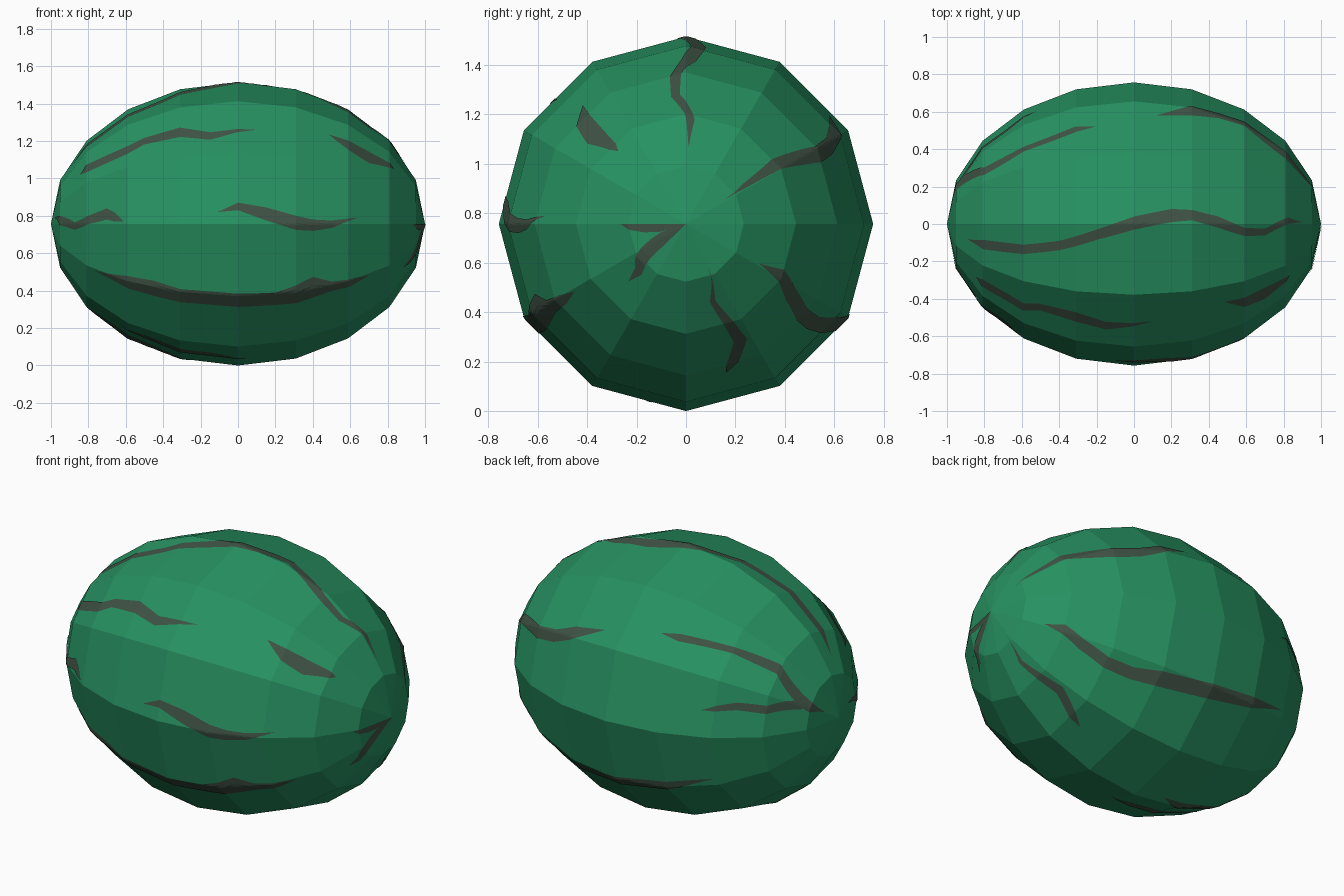
import bpy, bmesh, math
from mathutils import Matrix, Vector

if "Cube" in bpy.data.objects:
    bpy.data.objects.remove(bpy.data.objects["Cube"])

RAD = 0.757          # body radius across the long axis, also its centre height
SEG, RINGS = 12, 10
LIFT = 1.004         # stripes sit just above the rind


def material(name, rgb):
    m = bpy.data.materials.new(name)
    m.diffuse_color = (*rgb, 1)
    m.use_nodes = True
    m.node_tree.nodes["Principled BSDF"].inputs["Base Color"].default_value = m.diffuse_color
    return m


def finish(bm, name, mat):
    me = bpy.data.meshes.new(name)
    bm.to_mesh(me)
    bm.free()
    me.materials.append(mat)
    ob = bpy.data.objects.new(name, me)
    bpy.context.collection.objects.link(ob)
    ob.location.z = RAD


green = material("rind green", (0.020, 0.285, 0.120))
dark = material("stripe dark green", (0.050, 0.085, 0.058))

# Melon body: faceted sphere with its poles along x
bm = bmesh.new()
bmesh.ops.create_uvsphere(bm, u_segments=SEG, v_segments=RINGS, radius=1)
bmesh.ops.transform(bm, verts=bm.verts, matrix=Matrix.Diagonal((1, RAD, RAD, 1)) @ Matrix.Rotation(math.pi / 2, 4, 'Y'))
finish(bm, "melon_body", green)


def radius(x, deg):
    """Distance of the faceted surface from the long axis."""
    t = math.acos(max(-1, min(1, x))) * RINGS / math.pi
    k = min(int(t), RINGS - 1)
    a, b = k * math.pi / RINGS, (k + 1) * math.pi / RINGS
    f = (x - math.cos(a)) / (math.cos(b) - math.cos(a))
    r = RAD * (math.sin(a) * (1 - f) + math.sin(b) * f)
    half = 180 / SEG
    return r * math.cos(math.radians(half)) / math.cos(math.radians(deg % (2 * half) - half))


def surface(x, deg):
    r, a = radius(x, deg), math.radians(deg)
    return Vector((x, r * math.cos(a), r * math.sin(a))) * LIFT


def angle(x, v, view):
    """Turn a height (front view) or depth (top view) into an angle round x."""
    if view == "deg":
        return v
    deg = 180 if view == "front" else 90
    for _ in range(12):
        r = max(radius(x, deg), 1e-4)
        if view == "front":
            deg = 180 - math.degrees(math.asin(max(-1, min(1, (v - RAD) / r))))
        else:
            deg = math.degrees(math.acos(max(-1, min(1, v / r))))
    return deg


stripes = bmesh.new()


def stripe(view, *pts):
    """Tapered band through (x, edge 1, edge 2), draped on the facets."""
    pts = [(x, angle(x, a, view), angle(x, b, view)) for x, a, b in pts]
    rows, cols = [], 7
    for p, q in zip(pts, pts[1:]):
        n = max(2, math.ceil(abs(q[0] - p[0]) / 0.018))
        for i in range(n + (q is pts[-1])):
            x, a, b = (u + (v - u) * i / n for u, v in zip(p, q))
            rows.append([stripes.verts.new(surface(x, a + (b - a) * j / (cols - 1))) for j in range(cols)])
    for r, s in zip(rows, rows[1:]):
        for j in range(cols - 1):
            stripes.faces.new((r[j], r[j + 1], s[j + 1], s[j]))


# Front stripes
stripe("front", (-.84, 1.02, 1.02), (-.81, 1.03, 1.07), (-.59, 1.13, 1.17), (-.5, 1.18, 1.215),
       (-.31, 1.22, 1.27), (-.15, 1.205, 1.245), (.1, 1.258, 1.258))
stripe("front", (.48, 1.235, 1.235), (.59, 1.15, 1.2), (.7, 1.08, 1.14), (.81, 1.055, 1.08), (.83, 1.05, 1.05))
stripe("front", (-.975, .79, .79), (-.95, .75, .8), (-.87, .725, .765), (-.8, .755, .8),
       (-.7, .78, .84), (-.66, .77, .82), (-.61, .77, .77))
stripe("front", (-.11, .82, .82), (0, .83, .87), (.15, .775, .845), (.31, .725, .8),
       (.4, .72, .78), (.5, .735, .775), (.64, .79, .79))
stripe("front", (-.77, .51, .51), (-.59, .415, .48), (-.45, .375, .455), (-.31, .34, .41), (0, .315, .385),
       (.2, .325, .39), (.31, .335, .43), (.4, .365, .475), (.5, .4, .45), (.62, .435, .47), (.7, .485, .485))
# Top stripes
stripe("top", (-.89, -.08, -.08), (-.8, -.135, -.085), (-.59, -.16, -.11), (-.4, -.14, -.09), (-.2, -.085, -.03),
       (0, -.03, .04), (.2, .01, .08), (.31, .02, .075), (.45, -.02, .04), (.59, -.065, -.02),
       (.7, -.06, -.025), (.82, 0, .035), (.9, .01, .01))
stripe("deg", (.12, 37, 37), (.31, 29, 35), (.45, 25.5, 31.5), (.59, 24.5, 31), (.7, 27, 34),
       (.81, 30, 37), (.92, 31, 35), (.963, 32, 32))
stripe("top", (-.975, .1, .1), (-.95, .18, .21), (-.8, .26, .3), (-.59, .385, .41), (-.31, .49, .52), (-.2, .52, .52))
# Back stripes
stripe("deg", (-.52, 13.4, 13.4), (-.59, 14, 17), (-.68, 16.5, 21), (-.81, 17, 23), (-.92, 26, 36), (-.96, 34, 34))
stripe("deg", (.88, -28.5, -28.5), (.81, -25, -32), (.72, -30.5, -37), (.59, -35, -41), (.45, -35, -41),
       (.31, -32, -39), (0, -29, -35.5), (-.3, -27, -32), (-.57, -26, -26))
stripe("deg", (.96, -63, -63), (.88, -73, -69), (.81, -69.5, -64), (.7, -68, -62), (.59, -74, -69), (.51, -75, -75))
# Underside stripes
stripe("deg", (.04, -101, -101), (-.12, -101, -106), (-.31, -101, -107), (-.5, -104, -109), (-.62, -107, -107))
stripe("deg", (-.18, -87, -87), (-.31, -87, -92), (-.59, -90, -98), (-.72, -89, -96), (-.82, -92, -92))
# Hooked stripe at the right-hand tip
stripe("deg", (.93, 180, 180), (.95, 180, 186), (.976, 180, 197), (1, 180, 200))
stripe("deg", (1, 190, 225), (.976, 199, 224), (.957, 208, 224), (.92, 221, 229), (.88, 225, 225))

# Merge tapered ends and face every plate outward
bmesh.ops.remove_doubles(stripes, verts=stripes.verts, dist=1e-5)
stripes.normal_update()
for f in stripes.faces:
    if f.normal.dot(f.calc_center_median()) < 0:
        f.normal_flip()
finish(stripes, "rind_stripes", dark)
